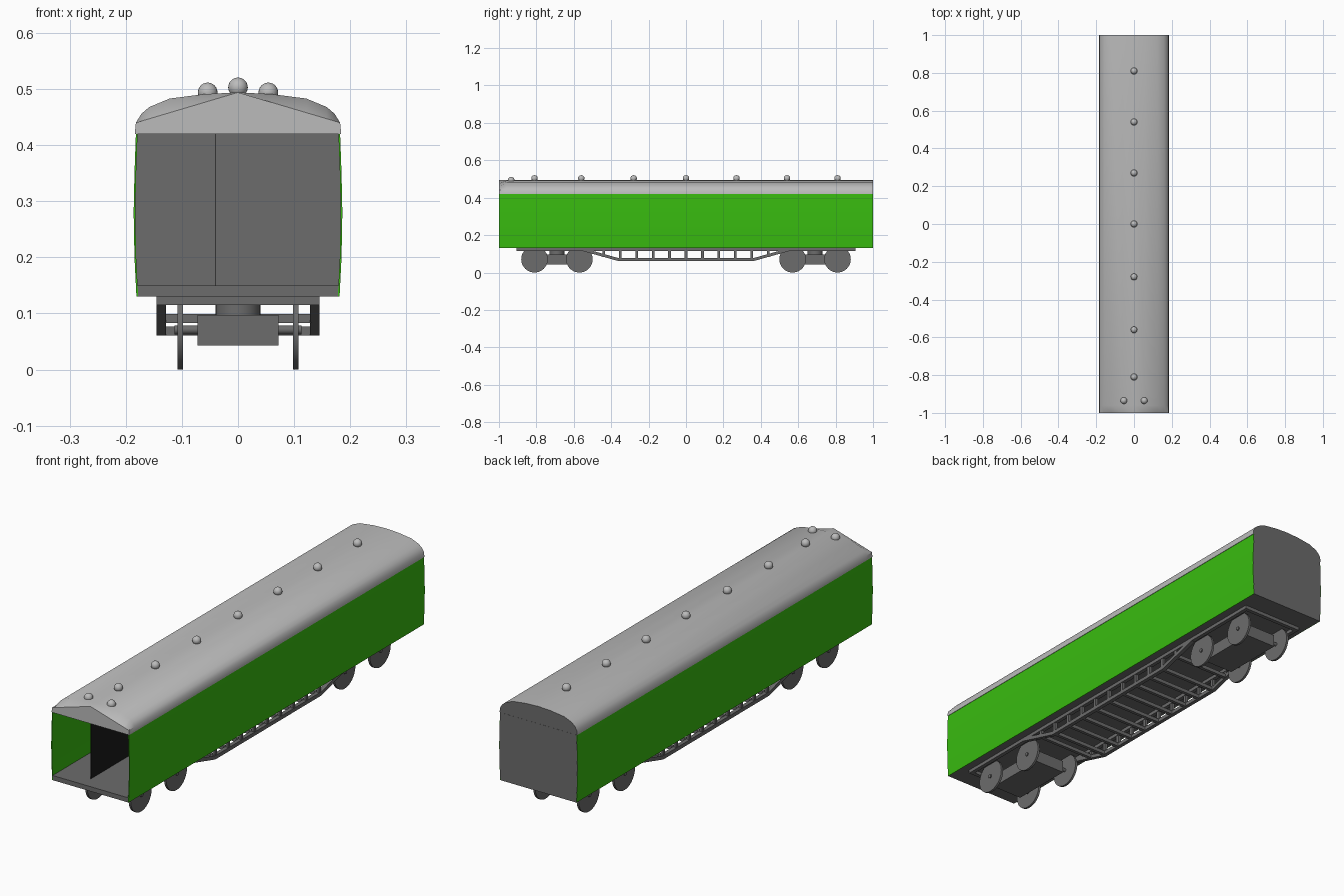
import bpy, bmesh, math
from mathutils import Matrix

if "Cube" in bpy.data.objects:
    bpy.data.objects.remove(bpy.data.objects["Cube"])


def material(name, r, g, b):
    m = bpy.data.materials.new(name)
    m.diffuse_color = (r, g, b, 1)
    m.use_nodes = True
    m.node_tree.nodes["Principled BSDF"].inputs["Base Color"].default_value = m.diffuse_color
    return m


GREEN = material("green_paint", 0.04, 0.50, 0.005)
DARK = material("dark_grey", 0.15, 0.15, 0.15)
ROOF = material("roof_grey", 0.50, 0.50, 0.50)
BLACK = material("black_panel", 0.01, 0.01, 0.01)


def finish(name, bm, *mats):
    bmesh.ops.recalc_face_normals(bm, faces=bm.faces)
    me = bpy.data.meshes.new(name)
    bm.to_mesh(me)
    bm.free()
    ob = bpy.data.objects.new(name, me)
    bpy.context.collection.objects.link(ob)
    for m in mats:
        me.materials.append(m)
    return ob


def smooth(ob, angle=35):
    bpy.ops.object.select_all(action='DESELECT')
    ob.select_set(True)
    bpy.context.view_layer.objects.active = ob
    bpy.ops.object.shade_smooth_by_angle(angle=math.radians(angle))


def loft(name, sections, *mats):
    """Skin closed rings of points and cap both ends."""
    bm = bmesh.new()
    rings = [[bm.verts.new(p) for p in s] for s in sections]
    n = len(rings[0])
    for a, b in zip(rings, rings[1:]):
        for i in range(n):
            j = (i + 1) % n
            bm.faces.new((a[i], a[j], b[j], b[i]))
    bm.faces.new(rings[0])
    bm.faces.new(rings[-1])
    return finish(name, bm, *mats)


def box(name, x0, x1, y0, y1, z0, z1, mat):
    ring = [(x0, z0), (x1, z0), (x1, z1), (x0, z1)]
    return loft(name, [[(x, y, z) for x, z in ring] for y in (y0, y1)], mat)


def cylinder(name, centre, r, depth, axis, mat, sides=32):
    bm = bmesh.new()
    rot = Matrix.Rotation(math.pi / 2, 4, 'Y') if axis == 'X' else Matrix()
    bmesh.ops.create_cone(bm, cap_ends=True, segments=sides, radius1=r, radius2=r,
                          depth=depth, matrix=Matrix.Translation(centre) @ rot)
    ob = finish(name, bm, mat)
    smooth(ob)
    return ob


# Bulging side walls
side = [(0.181, 0.13), (0.1845, 0.20), (0.186, 0.28), (0.1845, 0.35), (0.182, 0.42)]
for s, label in ((-1, "left"), (1, "right")):
    ring = [(s * x, z) for x, z in side] + [(s * (x - 0.003), z) for x, z in reversed(side)]
    wall = loft(f"{label}_wall", [[(x, y, z) for x, z in ring] for y in (-1, 1)], GREEN)
    smooth(wall)

# Rear end wall, floor and corridor partition
ring = [(x - 0.001, z) for x, z in side] + [(0.001 - x, z) for x, z in reversed(side)]
loft("rear_wall", [[(x, y, z) for x, z in ring] for y in (0.992, 1.0005)], DARK)
box("floor", -0.18, 0.18, -1, 0.995, 0.13, 0.15, DARK)
box("corridor_partition", -0.0405, -0.0395, -0.94, 0.992, 0.15, 0.42, BLACK)

# Roof: gabled at the open front, rounded along the rest
half = [(0.184, 0.42), (0.182, 0.44), (0.172, 0.456), (0.158, 0.468), (0.122, 0.483),
        (0.06, 0.491)]
arc = half + [(0, 0.494)] + [(-x, z) for x, z in reversed(half)]
gable = [(x, z if z < 0.441 else 0.494 - abs(x) / 0.182 * 0.054) for x, z in arc]
roof = loft("roof", [[(x, -1, z) for x, z in gable], [(x, -0.96, z) for x, z in arc],
                     [(x, 1, z) for x, z in arc]], ROOF, DARK)
for p in roof.data.polygons:
    p.material_index = 1 if p.normal.y > 0.9 else 0
smooth(roof)

# Roof ventilators: a row on the ridge and a pair at the front
vents = [(0, y, 0.503) for y in (-0.81, -0.56, -0.28, 0, 0.27, 0.54, 0.81)]
vents += [(-0.054, -0.935, 0.494), (0.054, -0.935, 0.494)]
for v in vents:
    bm = bmesh.new()
    bmesh.ops.create_uvsphere(bm, u_segments=20, v_segments=12, radius=0.0175,
                              matrix=Matrix.Translation(v))
    smooth(finish("roof_vent", bm, ROOF), 60)

# Underframe rails and end beams
for s in (-1, 1):
    x0, x1 = sorted((s * 0.128, s * 0.145))
    box("frame_rail", x0, x1, -0.905, 0.905, 0.115, 0.13, DARK)
    y0, y1 = sorted((s * 0.888, s * 0.905))
    box("frame_end_beam", -0.145, 0.145, y0, y1, 0.115, 0.13, DARK)

    # Trussing below the rail
    line = [(-0.55, 0.122), (-0.36, 0.069), (0.36, 0.069), (0.55, 0.122)]
    ring = [(y, z - 0.008) for y, z in line] + [(y, z + 0.008) for y, z in reversed(line)]
    loft("truss", [[(x, y, z) for y, z in ring] for x in (x0, x1)], DARK)

# Truss posts and the cross bars joining both sides
for i in range(11):
    y = -0.44 + i * 0.088
    zb = 0.069 + max(0, abs(y) - 0.36) * 0.28
    for s in (-1, 1):
        x0, x1 = sorted((s * 0.13, s * 0.143))
        box("truss_post", x0, x1, y - 0.007, y + 0.007, zb, 0.131, DARK)
    box("cross_bar", -0.13, 0.13, y - 0.007, y + 0.007, zb - 0.008, zb + 0.008, DARK)

# Bogies: frame, pivot, axles and disc wheels
for yc in (-0.69, 0.69):
    box("bogie_frame", -0.072, 0.072, yc - 0.14, yc + 0.14, 0.043, 0.097, DARK)
    cylinder("bogie_pivot", (0, yc, 0.113), 0.04, 0.036, 'Z', DARK)
    for dy in (-0.12, 0.12):
        cylinder("axle", (0, yc + dy, 0.071), 0.008, 0.226, 'X', DARK, 16)
        for x in (-0.103, 0.103):
            cylinder("wheel", (x, yc + dy, 0.071), 0.071, 0.01, 'X', DARK, 40)
